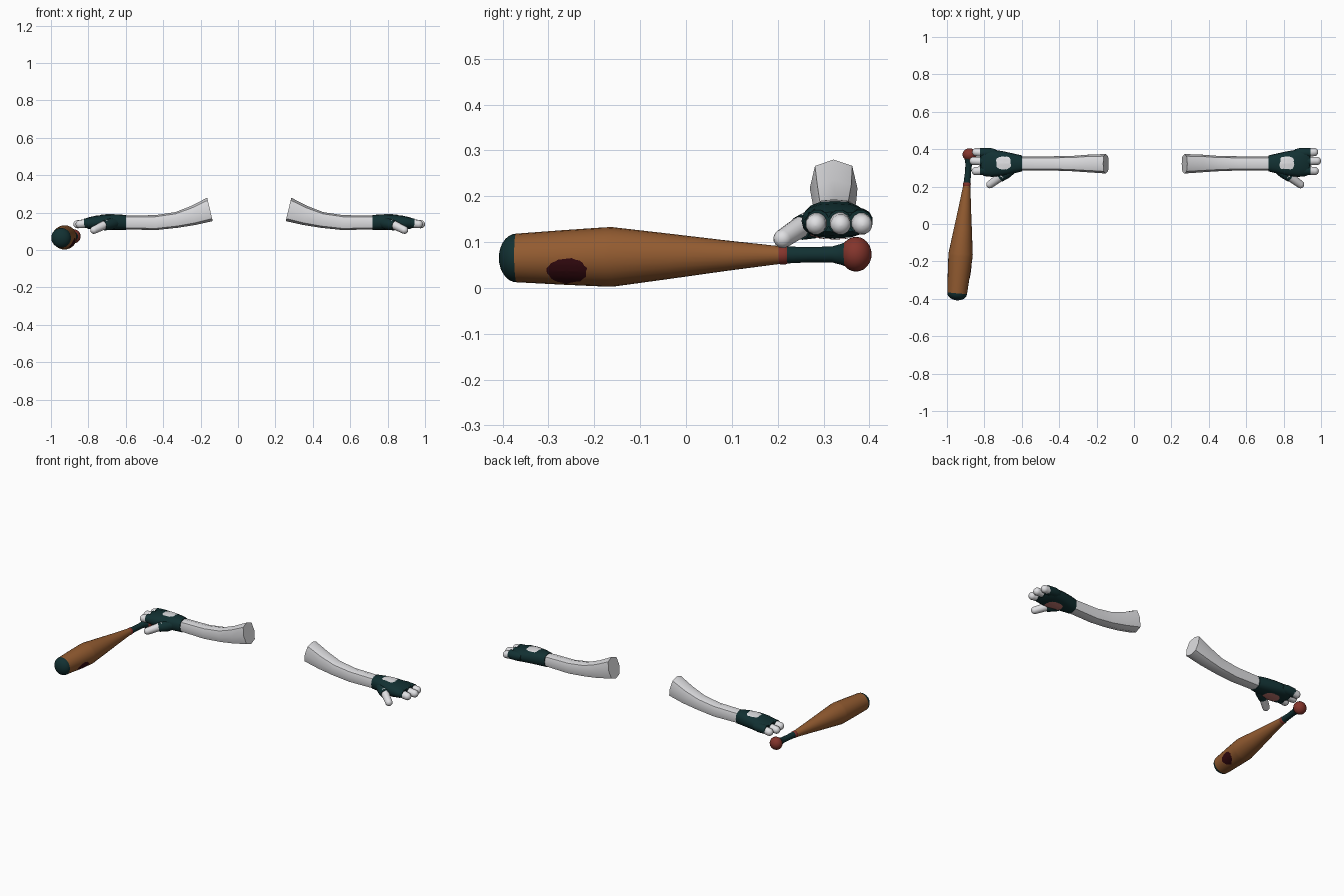
import bpy, bmesh, random
from math import sin, cos, pi, radians
from mathutils import Vector
from mathutils.bvhtree import BVHTree

random.seed(4)
cube = bpy.data.objects.get("Cube")
if cube:
    bpy.data.objects.remove(cube)


def material(name, r, g, b):
    m = bpy.data.materials.new(name)
    m.use_nodes = True
    m.diffuse_color = (r, g, b, 1)
    m.node_tree.nodes["Principled BSDF"].inputs["Base Color"].default_value = (r, g, b, 1)
    return m


WHITE = material("pale skin", 0.74, 0.74, 0.76)
TEAL = material("dark teal", 0.006, 0.03, 0.032)
WOOD = material("brown wood", 0.29, 0.105, 0.03)
RED = material("dull red", 0.23, 0.035, 0.025)
STAIN = material("dark stain", 0.035, 0.003, 0.005)
PINK = material("palm pink", 0.55, 0.19, 0.17)


def finish(name, bm, mat, fix_normals=True):
    """Turn a bmesh into a smooth object and return its surface for projecting."""
    if fix_normals:
        bmesh.ops.recalc_face_normals(bm, faces=bm.faces)
    tree = BVHTree.FromBMesh(bm)
    mesh = bpy.data.meshes.new(name)
    bm.to_mesh(mesh)
    bm.free()
    mesh.materials.append(mat)
    obj = bpy.data.objects.new(name, mesh)
    bpy.context.collection.objects.link(obj)
    bpy.ops.object.select_all(action="DESELECT")
    obj.select_set(True)
    bpy.context.view_layer.objects.active = obj
    bpy.ops.object.shade_smooth_by_angle(angle=radians(45))
    return tree


def skin(name, rings, mat):
    """Bridge rings of points and cap both ends."""
    bm = bmesh.new()
    loops = [[bm.verts.new(p) for p in ring] for ring in rings]
    n = len(loops[0])
    for lo, hi in zip(loops, loops[1:]):
        for i in range(n):
            j = (i + 1) % n
            bm.faces.new((lo[i], lo[j], hi[j], hi[i]))
    bm.faces.new(loops[0])
    bm.faces.new(loops[-1])
    return finish(name, bm, mat)


def lathe(name, a, b, profile, mat, sides=16):
    """Revolve (distance, radius) pairs about the line from a to b."""
    a, b = Vector(a), Vector(b)
    axis = (b - a).normalized()
    u = axis.orthogonal().normalized()
    v = axis.cross(u)
    rings = [[a + axis * d + (u * cos(2 * pi * i / sides) + v * sin(2 * pi * i / sides)) * r
              for i in range(sides)] for d, r in profile]
    return skin(name, rings, mat)


def finger(name, a, b, r0, r1, mat):
    """Tapered digit with a rounded tip."""
    length = (Vector(b) - Vector(a)).length
    body = length - r1
    tip = [(body + r1 * sin(t), max(r1 * cos(t), 0.001))
           for t in (pi * k / 10 for k in range(6))]
    lathe(name, a, b, [(0, r0)] + tip, mat, 12)


def loft(name, sections, place, mat, sides, power):
    """Sections are (x, y low, y high, z low, z high, slant)."""
    rings = []
    for x, y0, y1, z0, z1, slant in sections:
        ring = []
        for i in range(sides):
            t = 2 * pi * i / sides
            c, s = [(1 if w > 0 else -1) * abs(w) ** (2 / power) for w in (cos(t), sin(t))]
            dz = s * (z1 - z0) / 2
            ring.append(place(x + slant * dz, (y0 + y1) / 2 + c * (y1 - y0) / 2,
                              (z0 + z1) / 2 + dz))
        rings.append(ring)
    return skin(name, rings, mat)


def patch(name, tree, centre, u, v, direction, mat, power=2, rough=0.05):
    """Lay a thin ragged disc on a surface by projecting it along a direction."""
    centre, u, v, direction = (Vector(w) for w in (centre, u, v, direction))
    bm = bmesh.new()
    count, steps = 28, 5
    jitter = [1 + random.uniform(-rough, rough) for _ in range(count)]

    def land(p):
        hit = tree.ray_cast(p - direction, direction)[0]
        return bm.verts.new((hit or p) - direction * 0.0025)

    mid = land(centre)
    rings = []
    for k in range(1, steps + 1):
        ring = []
        for i in range(count):
            t = 2 * pi * i / count
            r = (abs(cos(t)) ** power + abs(sin(t)) ** power) ** (-1 / power)
            r *= jitter[i] * k / steps
            ring.append(land(centre + u * r * cos(t) + v * r * sin(t)))
        rings.append(ring)
    for i in range(count):
        j = (i + 1) % count
        bm.faces.new((mid, rings[0][i], rings[0][j]))
        for lo, hi in zip(rings, rings[1:]):
            bm.faces.new((lo[i], hi[i], hi[j], lo[j]))
    bm.normal_update()
    for f in bm.faces:
        if f.normal.dot(direction) > 0:
            f.normal_flip()
    finish(name, bm, mat, False)


# Arms with fingerless gloves, mirrored about the line between them
MID = 0.06
ARM = [(0.27, 0.270, 0.374, 0.155, 0.28, 0.24), (0.36, 0.276, 0.371, 0.134, 0.236, 0.2),
       (0.45, 0.282, 0.364, 0.119, 0.203, 0.12), (0.56, 0.286, 0.362, 0.107, 0.187, 0),
       (0.73, 0.286, 0.362, 0.111, 0.184, 0)]
GLOVE = [(0.718, 0.282, 0.366, 0.107, 0.187, 0), (0.76, 0.271, 0.376, 0.108, 0.191, 0),
         (0.82, 0.257, 0.389, 0.109, 0.190, 0), (0.88, 0.252, 0.399, 0.108, 0.184, 0),
         (0.92, 0.256, 0.402, 0.113, 0.175, 0), (0.938, 0.266, 0.395, 0.122, 0.166, 0)]
FINGERS = [("index", 0.287, 0.282, 0.988), ("middle", 0.335, 0.338, 1.0),
           ("outer", 0.38, 0.386, 0.985)]

for side, s in (("left", 1), ("right", -1)):
    def place(x, y, z):
        return Vector((MID + s * (x - MID), y, z))

    loft(side + "_arm", ARM, place, WHITE, 8, 2.8)
    glove = loft(side + "_glove", GLOVE, place, TEAL, 16, 2.5)

    for label, y0, y1, tip in FINGERS:
        finger(f"{side}_{label}_finger", place(0.9, y0, 0.146), place(tip, y1, 0.136),
               0.024, 0.0225, WHITE)
        lathe(f"{side}_{label}_sleeve", place(0.86, y0, 0.147), place(0.942, y0, 0.144),
              [(0, 0.02), (0.03, 0.028), (0.083, 0.0265)], TEAL, 12)

    # Thumb and its sleeve
    finger(side + "_thumb", place(0.82, 0.262, 0.141), place(0.905, 0.2, 0.1),
           0.024, 0.021, WHITE)
    lathe(side + "_thumb_sleeve", place(0.765, 0.302, 0.148), place(0.85, 0.24, 0.128),
          [(0, 0.026), (0.045, 0.032), (0.092, 0.0265)], TEAL, 12)

    # Openings on the back of the hand and the palm
    patch(side + "_hand_patch", glove, place(0.818, 0.327, 0.15), (0.038, 0, 0),
          (0, 0.033, 0), (0, 0, -1), WHITE, 5, 0.07)
    patch(side + "_palm_patch", glove, place(0.84, 0.312, 0.15), (0.05, 0, 0),
          (0, 0.042, 0), (0, 0, 1), PINK, 2.5, 0.04)

# Bat: every part shares one axis from the tip to the knob
TIP, BUTT = (-0.949, -0.408, 0.065), (-0.876, 0.405, 0.074)


def bat_part(name, profile, mat):
    return lathe(name, TIP, BUTT, profile, mat, 24)


bat_part("bat_tip", [(0.038 * (1 - cos(t)), max(0.053 * sin(t), 0.001))
                     for t in (pi * k / 14 for k in range(8))], TEAL)
barrel = bat_part("bat_barrel", [(0.038, 0.053), (0.14, 0.0595), (0.235, 0.0648), (0.25, 0.0648),
                                 (0.376, 0.049), (0.5, 0.033), (0.614, 0.0195)], WOOD)
bat_part("bat_ring", [(0.612, 0.019), (0.616, 0.0205), (0.628, 0.0205), (0.633, 0.018)], RED)
bat_part("bat_grip", [(0.63, 0.0185), (0.68, 0.0165), (0.73, 0.0175), (0.75, 0.023),
                      (0.77, 0.031)], TEAL)
bat_part("bat_knob", [(0.782 - 0.034 * cos(t), max(0.038 * sin(t), 0.001))
                      for t in (pi * k / 12 for k in range(13))], RED)
patch("bat_stain", barrel, (-0.9, -0.26, 0.037), (0, 0.043, 0), (0, 0, 0.027),
      (-1, 0, 0), STAIN, 2.2, 0.06)
